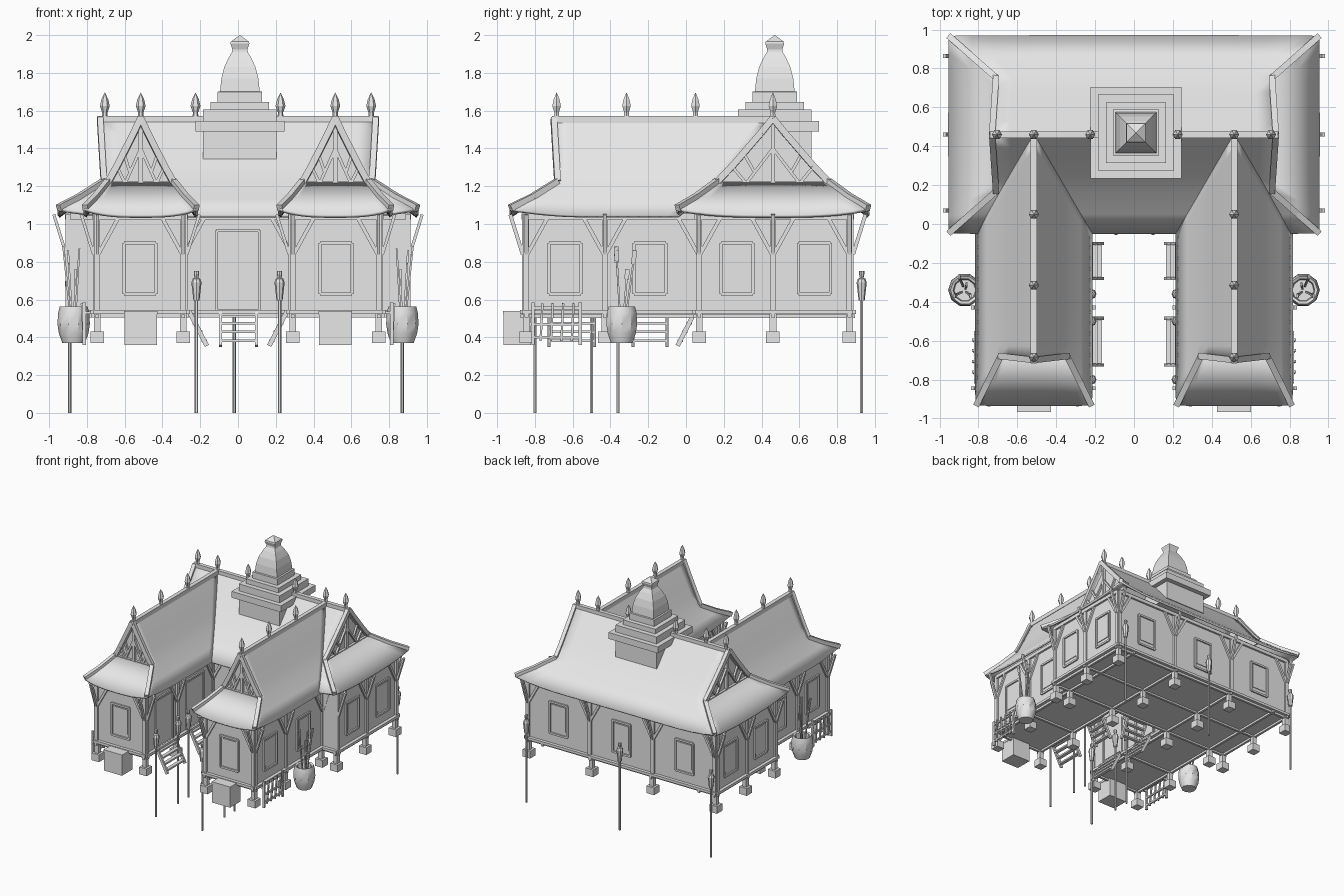
import bpy, bmesh, math
from mathutils import Vector, Matrix

old = bpy.data.objects.get("Cube")
if old:
    bpy.data.objects.remove(old)

mat = bpy.data.materials.new("plain grey")
mat.use_nodes = True
GREY = (0.8, 0.8, 0.8, 1)
mat.diffuse_color = GREY
mat.node_tree.nodes["Principled BSDF"].inputs["Base Color"].default_value = GREY
Z = Vector((0, 0, 1))


def finish(name, bm, smooth=False, recalc=True):
    bmesh.ops.remove_doubles(bm, verts=bm.verts, dist=0.0002)
    if recalc:
        bmesh.ops.recalc_face_normals(bm, faces=bm.faces)
    me = bpy.data.meshes.new(name)
    bm.to_mesh(me)
    bm.free()
    me.materials.append(mat)
    ob = bpy.data.objects.new(name, me)
    bpy.context.collection.objects.link(ob)
    if smooth:
        bpy.ops.object.select_all(action='DESELECT')
        ob.select_set(True)
        bpy.context.view_layer.objects.active = ob
        bpy.ops.object.shade_smooth_by_angle(angle=math.radians(35))
    return ob


def box(bm, lo, hi):
    lo, hi = Vector(lo), Vector(hi)
    m = Matrix.Translation((lo + hi) / 2) @ Matrix.Diagonal((*(hi - lo), 1))
    bmesh.ops.create_cube(bm, size=1, matrix=m)


def beam(bm, a, b, w=0.02, h=None):
    a, b = Vector(a), Vector(b)
    d = b - a
    x = d.normalized()
    y = (Z if abs(x.z) < 0.95 else Vector((0, 1, 0))).cross(x).normalized()
    rot = Matrix((x, y, x.cross(y))).transposed().to_4x4()
    size = Matrix.Diagonal((d.length, w, h or w, 1))
    bmesh.ops.create_cube(bm, size=1, matrix=Matrix.Translation((a + b) / 2) @ rot @ size)


def turned(bm, x, y, profile, n=8, turn=0.0):
    # stack of rings given as (radius, height)
    rings = []
    for r, z in profile:
        rings.append([bm.verts.new((x + r * math.cos(turn + math.tau * i / n),
                                    y + r * math.sin(turn + math.tau * i / n), z)) for i in range(n)])
    for a, b in zip(rings, rings[1:]):
        for i in range(n):
            bm.faces.new((a[i], a[(i + 1) % n], b[(i + 1) % n], b[i]))
    bm.faces.new(rings[0][::-1])
    bm.faces.new(rings[-1])


# Roofs: the same swept section, scaled across, with hipped skirts at the gables
SECTION = [(0, 1.55), (.12, 1.475), (.24, 1.405), (.42, 1.30), (.58, 1.215), (.8, 1.125), (1, 1.04)]
HIP, RIDGE_Y, WING_X = .58, .46, .515


def roof(name, place, half, gable, eave, valley, two_ends):
    def end(f):
        if f <= HIP:
            return gable + .02 * (1 - f / HIP)
        return gable + (eave - gable) * (f - HIP) / (1 - HIP)

    def height(f, z, u):
        k = max(0, f - HIP) / (1 - HIP)
        rise = max(0, (abs(u) if two_ends else u) - gable + .15) / (eave - gable + .15)
        return z + .035 * k * rise ** 2

    bm = bmesh.new()
    trim = bmesh.new()

    def sheet(rows):
        g = [[bm.verts.new(p) for p in r] for r in rows]
        for a, b in zip(g, g[1:]):
            for i in range(len(a) - 1):
                bm.faces.new((a[i], a[i + 1], b[i + 1], b[i]))

    n = 16
    for side in (-1, 1):
        rows = []
        for f, z in SECTION:
            u0, u1 = (-end(f) if two_ends else valley(f)), end(f)
            us = [u0 + (u1 - u0) * i / n for i in range(n + 1)]
            rows.append([place(u, side * f * half, height(f, z, u)) for u in us])
        sheet(rows)
    for e in ((-1, 1) if two_ends else (1,)):
        skirt = []
        for f, z in SECTION[4:]:
            lift = height(f, z, end(f)) - z
            skirt.append([place(e * end(f), f * half * t / 6, z + lift * abs(t / 6) ** 3) for t in range(-6, 7)])
        sheet(skirt)
        # gable panel and its timber frame
        u = e * (gable - .015)
        tri = [place(u, s * f * half, z) for s, pts in ((1, SECTION[:5]), (-1, SECTION[4:0:-1])) for f, z in pts]
        trim.faces.new([trim.verts.new(p) for p in tri])
        u = e * gable
        beam(trim, place(u, 0, 1.21), place(u, 0, 1.53), .022)
        beam(trim, place(u, -HIP * half, 1.215), place(u, HIP * half, 1.215), .02)
        for s in (-1, 1):
            beam(trim, place(u, 0, 1.40), place(u, s * .28 * half, 1.215), .016)
            beam(trim, place(u, s * .2 * half, 1.28), place(u, s * .3 * half, 1.37), .016)
            beam(trim, place(u, s * .28 * half, 1.215), place(u, s * .42 * half, 1.30), .016)
            # barge boards run down the gable and out along the hips
            path = [place(e * end(f), s * f * half, height(f, z, end(f)) + .01) for f, z in SECTION]
            for a, b in zip(path, path[1:]):
                beam(trim, a, b, .032, .035)
    top = gable + .03
    beam(trim, place(-top if two_ends else -RIDGE_Y, 0, 1.553), place(top, 0, 1.553), .034, .036)
    ob = finish(name, bm, True)
    mod = ob.modifiers.new("thickness", 'SOLIDIFY')
    mod.thickness, mod.offset = .018, 0
    finish(name + "_trim", trim)


roof("main_roof", lambda u, v, z: Vector((u, RIDGE_Y + v, z)), .505, .71, .95, None, True)
for s, label in ((1, "left"), (-1, "right")):
    roof(label + "_wing_roof", lambda u, v, z: Vector((s * WING_X + v, -u, z)),
         .295, .68, .93, lambda f: -RIDGE_Y + .5 * f, False)

# Ridge finials
bm = bmesh.new()
for s in (-1, 1):
    for x, y in ((.705, RIDGE_Y), (.225, RIDGE_Y), (WING_X, RIDGE_Y), (WING_X, .05), (WING_X, -.315), (WING_X, -.685)):
        turned(bm, s * x, y, [(.016, 1.55), (.014, 1.59), (.026, 1.625), (.018, 1.66), (.001, 1.695)], 6)
finish("finials", bm)

# Stepped tower on the main ridge
bm = bmesh.new()
TX, TY = .01, .47
for h, z0, z1 in ((.195, 1.33, 1.5), (.235, 1.49, 1.545), (.195, 1.54, 1.605), (.155, 1.6, 1.645)):
    box(bm, (TX - h, TY - h, z0), (TX + h, TY + h, z1))
bell = [(.118, 1.64), (.118, 1.70), (.105, 1.702), (.098, 1.77), (.083, 1.83), (.06, 1.88),
        (.042, 1.91), (.04, 1.925), (.05, 1.955), (.048, 1.965), (.001, 2.0)]
turned(bm, TX, TY, [(r * math.sqrt(2), z) for r, z in bell], 4, math.pi / 4)
finish("tower", bm)

# Walls with posts, knee braces, windows and doors
walls, frames = bmesh.new(), bmesh.new()


def wall(a, b, n, posts, windows=(), doors=()):
    # posts and openings are distances from a; n points outward
    a, b, n = (Vector((*p, 0)) for p in (a, b, n))
    t, length = (b - a).normalized(), (b - a).length

    def at(d, out, z):
        return a + t * d + n * out + Z * z

    beam(walls, at(0, 0, .80), at(length, 0, .80), .016, .54)
    beam(frames, at(0, .01, 1.04), at(length, .01, 1.04), .03, .03)
    beam(frames, at(-.02, .01, .535), at(length + .02, .01, .535), .05, .022)
    for d in posts:
        beam(frames, at(d, .008, .53), at(d, .008, 1.05), .03)
        beam(frames, at(d, .02, .84), at(d, .085, 1.05), .016, .02)
        for s in (-1, 1):
            if 0 < d + s * .1 < length:
                beam(frames, at(d, .015, .83), at(d + s * .11, .015, 1.03), .016, .02)
    for group, half, z0, z1 in ((windows, .085, .63, .9), (doors, .115, .54, .965)):
        for d in group:
            for s in (-1, 1):
                beam(frames, at(d + s * half, .012, z0), at(d + s * half, .012, z1), .016)
                beam(frames, at(d - half, .012, (z0, z1)[s > 0]), at(d + half, .012, (z0, z1)[s > 0]), .016)
            inset = half - .018
            beam(frames, at(d - inset, .008, (z0 + z1) / 2 + .01), at(d + inset, .008, (z0 + z1) / 2 + .01),
                 .012, z1 - z0 - .06)


FRONT, MID, BACK, SIDE, IN, OUT = -.845, .07, .865, .89, .29, .745
wall((-SIDE, BACK), (SIDE, BACK), (0, 1), (0, .59, 1.19, 1.78), (.29, .89, 1.49))
wall((-IN, MID), (IN, MID), (0, -1), (0, .58), (), (.29,))
for s in (-1, 1):
    wall((s * SIDE, MID), (s * SIDE, BACK), (s, 0), (0, .39, .795), (.2, .61))
    wall((s * OUT, MID), (s * SIDE, MID), (0, -1), ())
    wall((s * OUT, FRONT), (s * OUT, MID), (s, 0), (0, .415, .915), (.205, .655))
    wall((s * IN, FRONT), (s * IN, MID), (-s, 0), (0, .415, .915), (), (.24, .655))
    wall((s * IN, FRONT), (s * OUT, FRONT), (0, -1), (0, .455), (.228,))
finish("walls", walls)
finish("wall_frames", frames)

# Floor, joists, stilts and footings
bm = bmesh.new()
box(bm, (-SIDE, MID, .52), (SIDE, BACK, .545))
for y in (MID, .46, BACK):
    beam(bm, (-SIDE - .03, y, .515), (SIDE + .03, y, .515), .02)
feet = [(x, BACK) for x in (-IN, IN)] + [(-IN, .46), (IN, .46)]
for s in (-1, 1):
    xs = sorted((s * IN, s * OUT))
    box(bm, (xs[0], FRONT, .52), (xs[1], MID, .545))
    for y in (FRONT, -.43):
        beam(bm, (xs[0] - .03, y, .515), (xs[1] + .03, y, .515), .02)
    for x, y in ((IN, FRONT), (OUT, FRONT), (SIDE, MID)):
        beam(bm, (s * x, y - .03, .512), (s * x, BACK + .03, .512), .02)
    feet += [(s * x, y) for x in (IN, OUT) for y in (FRONT, -.43, MID)]
    feet += [(s * SIDE, y) for y in (MID, .46, BACK)]
finish("floor", bm)
bm = bmesh.new()
for x, y in feet:
    box(bm, (x - .018, y - .018, .42), (x + .018, y + .018, .53))
    box(bm, (x - .036, y - .036, .37), (x + .036, y + .036, .432))
finish("stilts", bm)

# Ladders to each doorway
bm = bmesh.new()


def ladder(top, out, half):
    top, out = Vector(top), Vector((*out, 0))
    t = out.cross(Z)
    foot = top + out * .095 - Z * .185
    for s in (-1, 1):
        beam(bm, top + t * s * half, foot + t * s * half, .016, .024)
    for k in (.1, .35, .6, .85):
        p = top.lerp(foot, k)
        beam(bm, p - t * half, p + t * half, .03, .014)


ladder((.003, .05, .54), (0, -1), .095)
for s in (-1, 1):
    for y in (-.19, -.605):
        ladder((s * .26, y, .54), (-s, 0), .09 if y > -.4 else .12)
finish("ladders", bm)

# Torches on poles
bm = bmesh.new()
torches = [(s * .22, y) for s in (-1, 1) for y in (-.8, -.5, -.36)] + [(-.89, .93), (-.02, .93), (.87, .93)]
for x, y in torches:
    turned(bm, x, y, [(.009, 0), (.009, .6)], 6)
    turned(bm, x, y, [(.016, .595), (.027, .69), (.02, .71), (.01, .715), (.014, .735), (.014, .752)], 8)
finish("torches", bm)

# Jars with spears, racks and chests around the wings
jars, spears, racks, chests = (bmesh.new() for _ in range(4))
for s in (-1, 1):
    jx, jy = s * .87, -.34
    turned(jars, jx, jy, [(.06, .37), (.078, .42), (.086, .47), (.082, .53), (.074, .562), (.06, .555), (.055, .5)], 10)
    for dx, dy, z in ((.03, .07, .86), (.055, -.03, .88), (-.03, -.03, .87), (-.01, .03, .76)):
        a = Vector((jx + s * dx * .3, jy + dy * .3, .5))
        b = Vector((jx + s * dx, jy + dy, z))
        beam(spears, a, b, .01)
        beam(spears, a.lerp(b, .8), b, .008, .024)
    rx = s * .815
    for z in (.40, .47, .555):
        beam(racks, (rx, -.82, z), (rx, -.55, z), .014)
    for y in (-.81, -.56):
        beam(racks, (rx, y, .36), (rx, y, .585), .018)
        beam(racks, (rx, y, .53), (s * OUT, y, .53), .014)
    for i in range(4):
        beam(racks, (rx, -.77 + .055 * i, .38), (rx + s * .012, -.76 + .055 * i, .58), .012)
    box(chests, (s * .515 - .085, -.965, .36), (s * .515 + .085, -.82, .525))
    box(chests, (s * .515 - .088, -.968, .52), (s * .515 + .088, -.818, .54))
finish("jars", jars, True)
finish("spears", spears)
finish("racks", racks)
finish("chests", chests)
